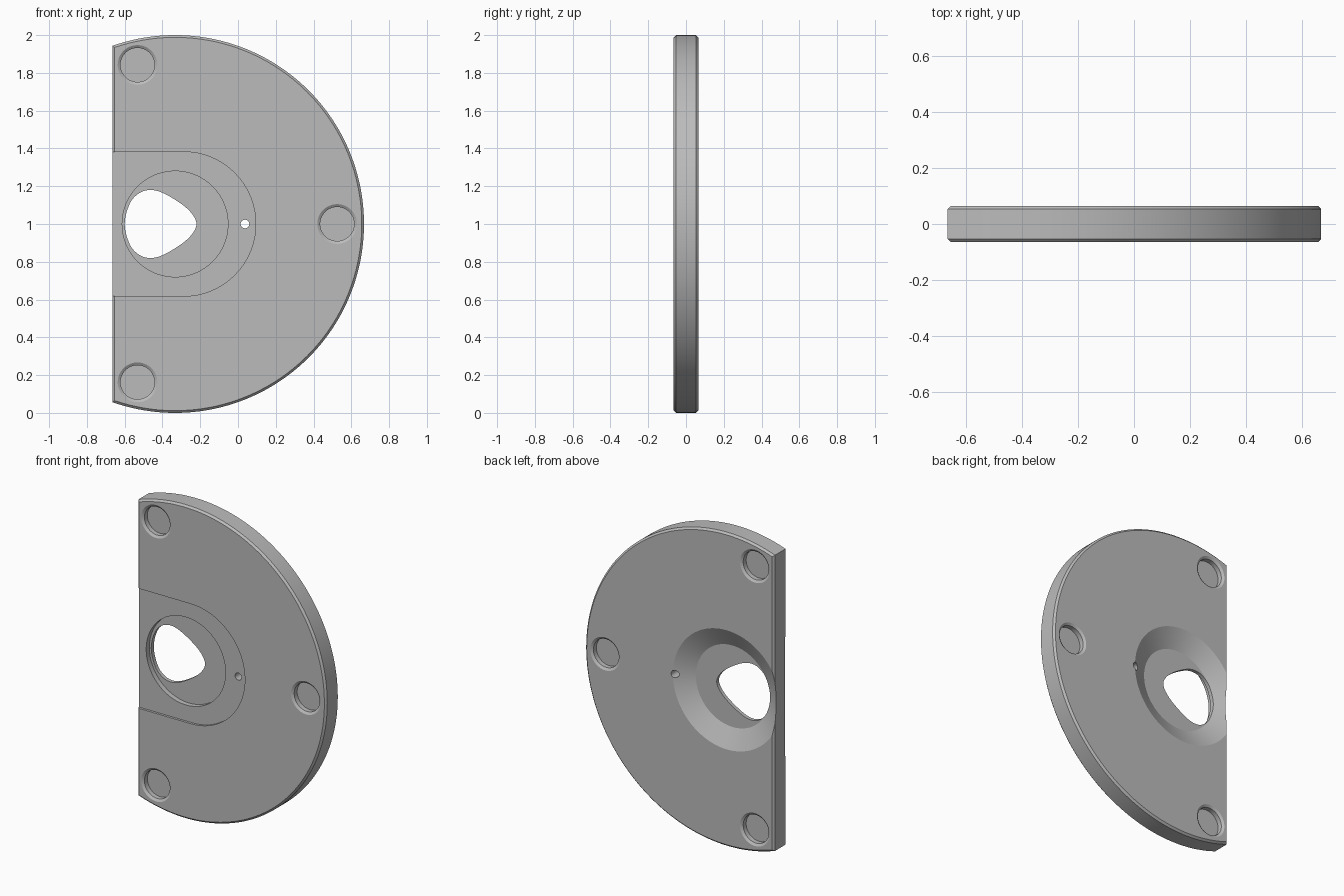
import bpy, bmesh, math

cube = bpy.data.objects.get("Cube")
if cube:
    bpy.data.objects.remove(cube, do_unlink=True)

HALF = 0.065        # half thickness of the plate
CX, CZ = -0.333, 1  # centre of the round outline
FLAT = -0.665       # the straight edge


def arc(cx, cz, r, a0, a1, n):
    return [(cx + r * math.cos(a0 + (a1 - a0) * i / n),
             cz + r * math.sin(a0 + (a1 - a0) * i / n)) for i in range(n + 1)]


def circle(cx, cz, r, n=64):
    return arc(cx, cz, r, 0, math.tau, n)[:-1]


def loft(name, sections):
    """Closed solid through matching outlines, each given as (points, y)."""
    bm = bmesh.new()
    rings = [[bm.verts.new((x, y, z)) for x, z in pts] for pts, y in sections]
    for a, b in zip(rings, rings[1:]):
        for i in range(len(a)):
            j = (i + 1) % len(a)
            bm.faces.new((a[i], a[j], b[j], b[i]))
    bm.faces.new(rings[0])
    bm.faces.new(rings[-1])
    bmesh.ops.recalc_face_normals(bm, faces=bm.faces)
    mesh = bpy.data.meshes.new(name)
    bm.to_mesh(mesh)
    bm.free()
    obj = bpy.data.objects.new(name, mesh)
    bpy.context.collection.objects.link(obj)
    return obj


def plate_outline(inset):
    r = 1 - inset
    a = math.acos((FLAT + inset - CX) / r)
    return arc(CX, CZ, r, -a, a, 160)


def smooth_loop(pts, steps=6):
    """Closed Catmull-Rom curve."""
    out, n = [], len(pts)
    for i in range(n):
        p = [pts[(i + k) % n] for k in (-1, 0, 1, 2)]
        for s in range(steps):
            t = s / steps
            out.append(tuple(
                0.5 * (2 * b + (c - a) * t + (2 * a - 5 * b + 4 * c - d) * t * t
                       + (3 * b - a - 3 * c + d) * t ** 3)
                for a, b, c, d in zip(*p)))
    return out


# Chamfered D-shaped plate
rim = 0.012
plate = loft("plate", [(plate_outline(rim), -HALF), (plate_outline(0), rim - HALF),
                       (plate_outline(0), HALF - rim), (plate_outline(rim), HALF)])

# Shallow slot and round recess on the front
slot = [(-0.8, 0.618)] + arc(-0.288, CZ, 0.382, -math.pi / 2, math.pi / 2, 48) + [(-0.8, 1.382)]
cutters = [loft("slot_cutter", [(slot, -0.1), (slot, 0.015 - HALF)])]
recess = circle(CX, CZ, 0.28, 96)
cutters.append(loft("recess_cutter", [(recess, -0.1), (recess, -0.018)]))

# Conical recess on the back
cutters.append(loft("cone_cutter", [(circle(CX, CZ, 0.26, 96), 0.005),
                                    (circle(CX, CZ, 0.44, 96), 0.095)]))

# Rounded triangular opening
half = [(-0.572, 0.11), (-0.52, 0.165), (-0.46, 0.18), (-0.395, 0.163),
        (-0.305, 0.11), (-0.245, 0.056)]
hole = smooth_loop([(-0.6, 0)] + half + [(-0.22, 0)] + [(x, -z) for x, z in reversed(half)])
hole = [(x, CZ + z) for x, z in hole]
cutters.append(loft("opening_cutter", [(hole, -0.1), (hole, 0.1)]))

# Small pin hole
pin = circle(0.037, CZ, 0.023, 24)
cutters.append(loft("pin_cutter", [(pin, -0.1), (pin, 0.1)]))

# Blind round pockets on both faces
for x, z in ((-0.532, 1.842), (-0.532, 0.162), (0.525, 1)):
    for side in (-1, 1):
        cutters.append(loft("pocket_cutter", [
            (circle(x, z, 0.12), side * (HALF + 0.01)),
            (circle(x, z, 0.09), side * (HALF - 0.01)),
            (circle(x, z, 0.09), side * (HALF - 0.04))]))

for c in cutters:
    c.hide_render = True
    mod = plate.modifiers.new(c.name, "BOOLEAN")
    mod.operation, mod.solver, mod.object = "DIFFERENCE", "EXACT", c

# Bake the cuts and drop the cutters
bpy.context.view_layer.update()
baked = bpy.data.meshes.new_from_object(
    plate.evaluated_get(bpy.context.evaluated_depsgraph_get()))
plate.modifiers.clear()
plate.data = baked
for c in cutters:
    bpy.data.objects.remove(c, do_unlink=True)

# Plain grey finish
grey = bpy.data.materials.new("grey")
grey.use_nodes = True
colour = (0.5, 0.5, 0.5, 1)
grey.diffuse_color = colour
grey.node_tree.nodes["Principled BSDF"].inputs["Base Color"].default_value = colour
plate.data.materials.clear()
plate.data.materials.append(grey)

bpy.ops.object.select_all(action="DESELECT")
plate.select_set(True)
bpy.context.view_layer.objects.active = plate
bpy.ops.object.shade_smooth_by_angle(angle=math.radians(25))
